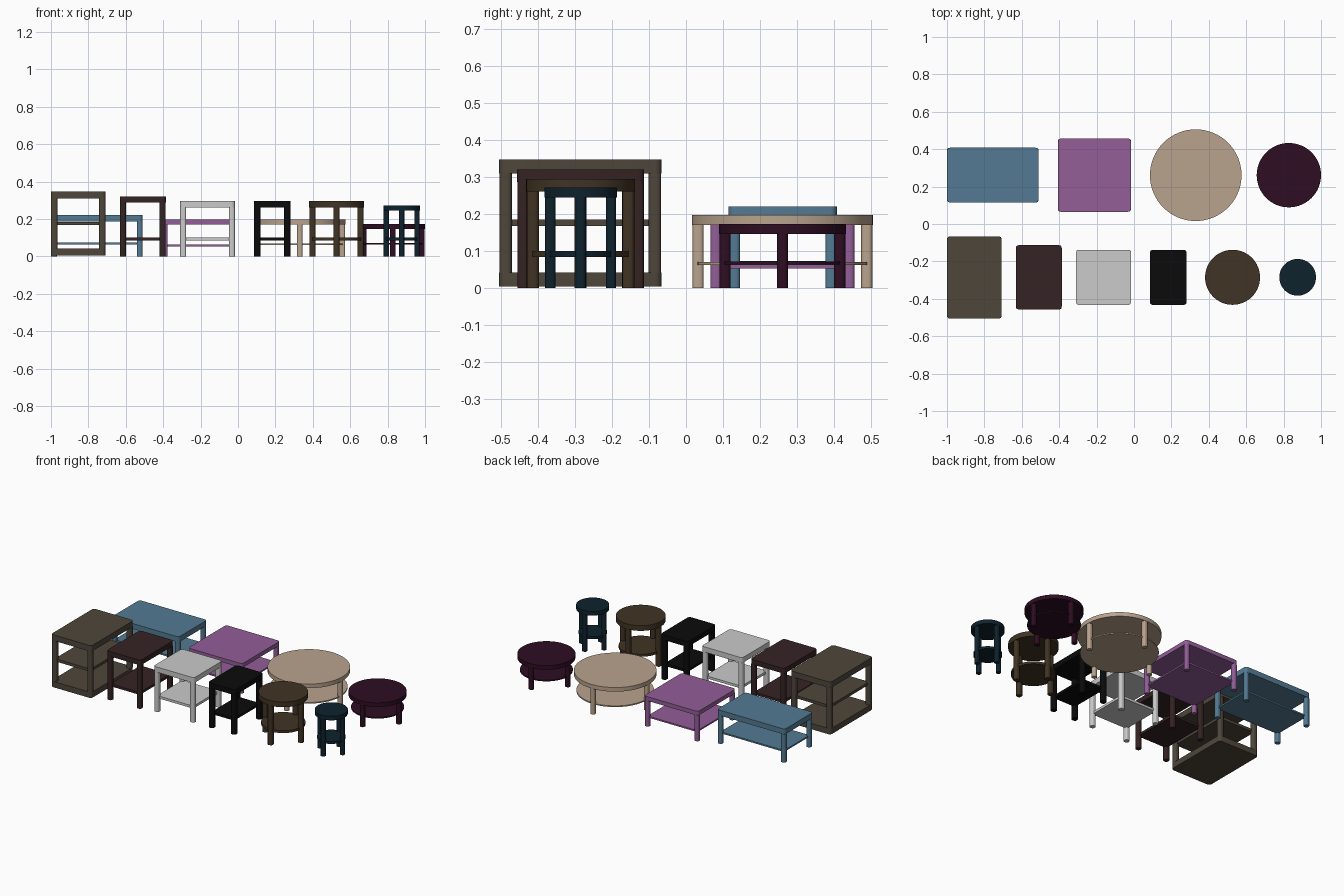
import bpy
import bmesh
from math import cos, sin, pi, radians

if "Cube" in bpy.data.objects:
    bpy.data.objects.remove(bpy.data.objects["Cube"], do_unlink=True)


def srgb(r, g, b):
    def lin(c):
        c /= 255
        return c / 12.92 if c < 0.04 else ((c + 0.055) / 1.055) ** 2.4
    return (lin(r), lin(g), lin(b), 1.0)


def make_material(name, colour):
    mat = bpy.data.materials.new(name)
    mat.use_nodes = True
    mat.diffuse_color = colour
    bsdf = mat.node_tree.nodes["Principled BSDF"]
    bsdf.inputs["Base Color"].default_value = colour
    return mat


def rounded_rect(cx, cy, w, d, r, steps=5):
    # counter-clockwise outline with an arc at each corner
    pts = []
    for quarter, (sx, sy) in enumerate([(1, 1), (-1, 1), (-1, -1), (1, -1)]):
        for i in range(steps + 1):
            a = (quarter + i / steps) * pi / 2
            pts.append((cx + sx * (w / 2 - r) + r * cos(a),
                        cy + sy * (d / 2 - r) + r * sin(a)))
    return pts


def circle(cx, cy, r, n=64):
    return [(cx + r * cos(2 * pi * i / n), cy + r * sin(2 * pi * i / n))
            for i in range(n)]


def slab(name, outline, z0, z1, mat):
    # extrude a flat outline from z0 up to z1
    bm = bmesh.new()
    face = bm.faces.new([bm.verts.new((x, y, z0)) for x, y in outline])
    new = bmesh.ops.extrude_face_region(bm, geom=[face])["geom"]
    verts = [v for v in new if isinstance(v, bmesh.types.BMVert)]
    bmesh.ops.translate(bm, verts=verts, vec=(0, 0, z1 - z0))
    bmesh.ops.recalc_face_normals(bm, faces=bm.faces[:])
    mesh = bpy.data.meshes.new(name)
    bm.to_mesh(mesh)
    bm.free()
    mesh.materials.append(mat)
    mesh.shade_smooth()
    mesh.set_sharp_from_angle(angle=radians(40))
    obj = bpy.data.objects.new(name, mesh)
    bpy.context.collection.objects.link(obj)
    return obj


def legs(name, spots, width, z0, z1, mat):
    for i, (x, y) in enumerate(spots, 1):
        slab(f"{name}_leg_{i}", rounded_rect(x, y, width, width, width * 0.35),
             z0, z1, mat)


def rect_table(name, mat, x0, x1, y0, y1, height, top, leg, shelf, base=None):
    cx, cy, w, d = (x0 + x1) / 2, (y0 + y1) / 2, x1 - x0, y1 - y0
    plate = rounded_rect(cx, cy, w, d, 0.018)
    slab(name + "_top", plate, height - top, height, mat)
    inner = rounded_rect(cx, cy, w - leg, d - leg, 0.005)
    slab(name + "_shelf", inner, *shelf, mat)
    foot = 0
    if base:
        slab(name + "_base", plate, *base, mat)
        foot = base[1]
    dx, dy = (w - leg) / 2 - 0.001, (d - leg) / 2 - 0.001
    spots = [(cx + sx * dx, cy + sy * dy) for sx in (-1, 1) for sy in (-1, 1)]
    legs(name, spots, leg, foot, height - top, mat)


def round_table(name, mat, cx, cy, radius, height, top, leg, shelf):
    slab(name + "_top", circle(cx, cy, radius), height - top, height, mat)
    slab(name + "_shelf", circle(cx, cy, radius - leg / 2), *shelf, mat)
    r = radius - leg / 2 - 0.002
    spots = [(cx + r, cy), (cx, cy + r), (cx - r, cy), (cx, cy - r)]
    legs(name, spots, leg, 0, height - top, mat)


taupe = make_material("taupe", srgb(78, 70, 59))
cocoa = make_material("dark cocoa", srgb(53, 35, 35))
white = make_material("pale grey", srgb(203, 203, 203))
black = make_material("black", srgb(11, 11, 11))
olive = make_material("olive brown", srgb(64, 51, 35))
navy = make_material("dark navy", srgb(14, 34, 45))
blue = make_material("steel blue", srgb(83, 122, 147))
purple = make_material("orchid purple", srgb(147, 94, 152))
beige = make_material("beige", srgb(186, 164, 142))
plum = make_material("dark plum", srgb(46, 13, 34))

low_shelf = (0.084, 0.1)

# front row: side tables
rect_table("shelf_unit", taupe, -1, -0.708, -0.506, -0.066, 0.347, 0.038, 0.034,
           (0.167, 0.185), base=(0.004, 0.042))
rect_table("tall_side_table", cocoa, -0.632, -0.386, -0.457, -0.113, 0.32, 0.033,
           0.032, low_shelf)
rect_table("square_side_table", white, -0.31, -0.016, -0.433, -0.138, 0.295, 0.034,
           0.032, low_shelf)
rect_table("narrow_side_table", black, 0.085, 0.281, -0.433, -0.138, 0.295, 0.034,
           0.034, low_shelf)
round_table("round_side_table", olive, 0.527, -0.285, 0.147, 0.295, 0.034, 0.032,
            low_shelf)
round_table("small_round_stand", navy, 0.875, -0.285, 0.098, 0.272, 0.027, 0.028,
            low_shelf)

# back row: coffee tables
rect_table("long_coffee_table", blue, -1, -0.51, 0.115, 0.408, 0.221, 0.035, 0.03,
           (0.063, 0.073))
rect_table("square_coffee_table", purple, -0.407, -0.016, 0.065, 0.457, 0.197, 0.027,
           0.03, (0.053, 0.063))
round_table("large_round_coffee_table", beige, 0.33, 0.261, 0.245, 0.197, 0.027, 0.03,
            (0.062, 0.07))
round_table("round_coffee_table", plum, 0.828, 0.261, 0.172, 0.173, 0.027, 0.03,
            (0.063, 0.071))
